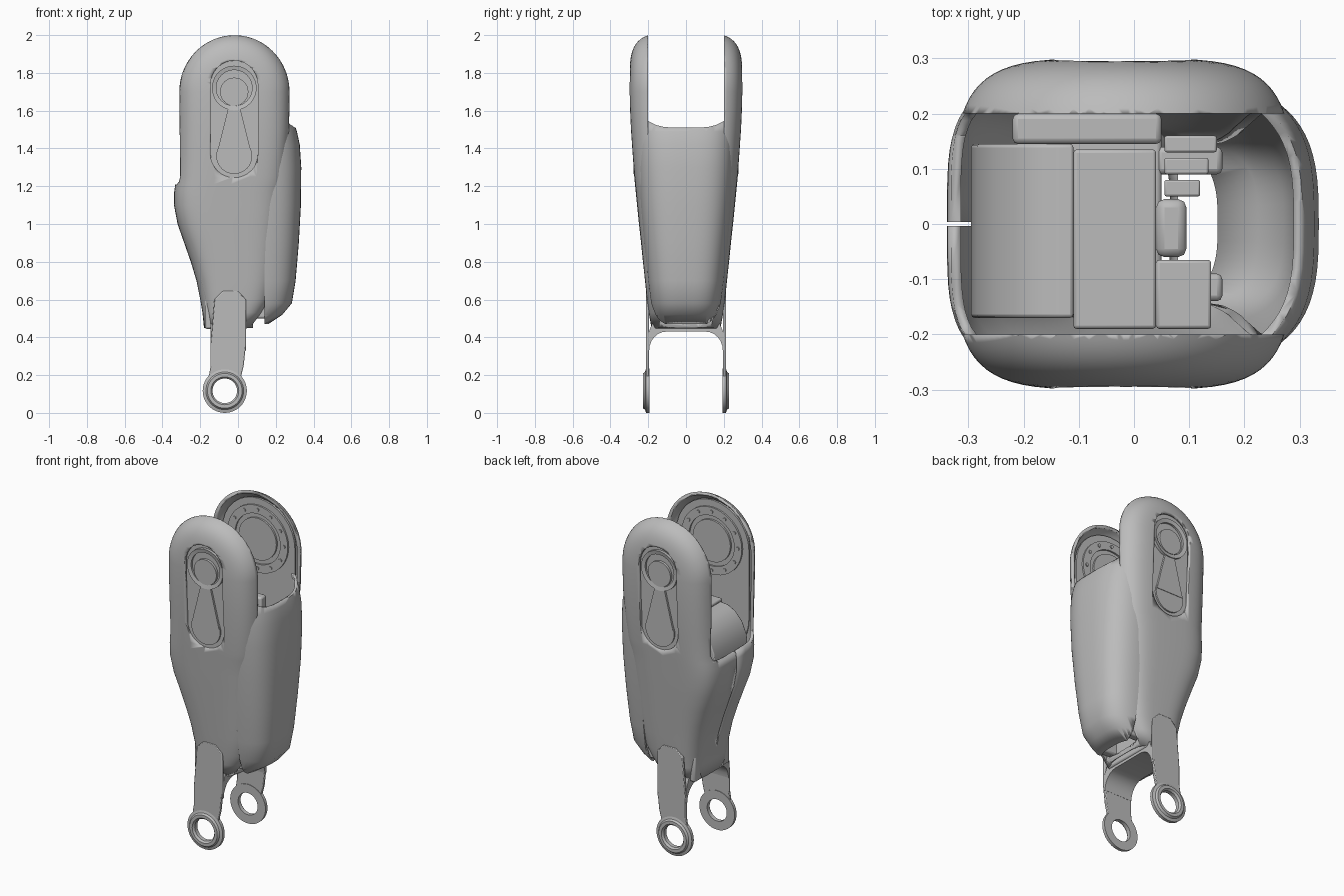
import bpy, bmesh
from math import sin, cos, pi, sqrt, copysign
from mathutils import Vector

cube = bpy.data.objects.get("Cube")
if cube:
    bpy.data.objects.remove(cube, do_unlink=True)

grey = bpy.data.materials.new("plain_grey")
grey.use_nodes = True
grey.diffuse_color = (0.5, 0.5, 0.5, 1)
grey.node_tree.nodes["Principled BSDF"].inputs["Base Color"].default_value = (0.5, 0.5, 0.5, 1)
CX = -0.02  # centre line of the upper plates


def finish(name, bm):
    bmesh.ops.recalc_face_normals(bm, faces=bm.faces)
    mesh = bpy.data.meshes.new(name)
    bm.to_mesh(mesh)
    bm.free()
    mesh.materials.append(grey)
    obj = bpy.data.objects.new(name, mesh)
    bpy.context.collection.objects.link(obj)
    bpy.ops.object.select_all(action="DESELECT")
    obj.select_set(True)
    bpy.context.view_layer.objects.active = obj
    bpy.ops.object.shade_smooth_by_angle(angle=0.6)
    return obj


def prism(name, outline, lo, hi, axis="y", bevel=0):
    """Extrude an outline of (x, z) along y, or of (y, z) along x."""
    bm = bmesh.new()
    place = (lambda a, z, d: (a, d, z)) if axis == "y" else (lambda a, z, d: (d, a, z))
    face = bm.faces.new([bm.verts.new(place(a, z, lo)) for a, z in outline])
    new = bmesh.ops.extrude_face_region(bm, geom=[face])["geom"]
    shift = Vector(place(0, 0, hi - lo))
    bmesh.ops.translate(bm, vec=shift, verts=[v for v in new if isinstance(v, bmesh.types.BMVert)])
    obj = finish(name, bm)
    if bevel:
        mod = obj.modifiers.new("soft_edges", "BEVEL")
        mod.width, mod.segments = bevel, 2
    return obj


def box(name, x0, x1, y0, y1, z0, z1, bevel=0):
    return prism(name, [(x0, z0), (x1, z0), (x1, z1), (x0, z1)], y0, y1, bevel=bevel)


def stadium(cx, r, z0, z1, steps=16):
    arc = [i * pi / steps for i in range(steps + 1)]
    return ([(cx + r * cos(a), z1 + r * sin(a)) for a in arc]
            + [(cx - r * cos(a), z0 - r * sin(a)) for a in arc])


def disc(name, cx, cz, r, lo, hi, steps=32):
    ring = [(cx + r * cos(i * 2 * pi / steps), cz + r * sin(i * 2 * pi / steps)) for i in range(steps)]
    return prism(name, ring, lo, hi)


def tube(name, cx, cz, profile, steps=40):
    """Spin a closed (radius, y) profile about the y axis."""
    bm = bmesh.new()
    rings = [[bm.verts.new((cx + r * cos(i * 2 * pi / steps), y, cz + r * sin(i * 2 * pi / steps)))
              for r, y in profile] for i in range(steps)]
    n = len(profile)
    for i in range(steps):
        a, b = rings[i], rings[(i + 1) % steps]
        for j in range(n):
            bm.faces.new((a[j], a[(j + 1) % n], b[(j + 1) % n], b[j]))
    return finish(name, bm)


def section(x0, x1, hy, n, t=0, steps=72):
    """Rounded cross-section; t runs from 0 to 1 over the domed top."""
    centre, half = (x0 + x1) / 2, (x1 - x0) / 2 * sqrt(1 - t * t)
    top = (1 - t ** n) ** (1 / n)
    pts = []
    for i in range(steps):
        a = i * 2 * pi / steps
        y = top * abs(sin(a)) ** (2 / n)
        r = max(0, 1 - y ** n) ** (1 / n)
        u = sqrt(max(0, r * r - t * t) / (1 - t * t))
        pts.append((centre + copysign(half * u, cos(a)), copysign(hy * y, sin(a))))
    return pts


def loft(name, levels, thickness):
    bm = bmesh.new()
    rings = [[bm.verts.new((x, y, z)) for x, y in section(*shape)] for z, *shape in levels]
    for a, b in zip(rings, rings[1:]):
        for i in range(len(a)):
            j = (i + 1) % len(a)
            bm.faces.new((a[i], a[j], b[j], b[i]))
    obj = finish(name, bm)
    mod = obj.modifiers.new("wall", "SOLIDIFY")
    mod.thickness, mod.offset = thickness, -1
    return obj


def cut(obj, cutter):
    cutter.hide_render = True
    cutter.hide_viewport = True
    mod = obj.modifiers.new("cut", "BOOLEAN")
    mod.operation, mod.solver, mod.object = "DIFFERENCE", "EXACT", cutter


# Main shell with its domed side plates
levels = [(0.45, -0.18, 0.08, 0.183, 3.4), (0.53, -0.188, 0.14, 0.197, 3.4),
          (0.6, -0.20, 0.18, 0.207, 3.5),
          (0.7, -0.22, 0.20, 0.217, 3.6), (0.8, -0.25, 0.215, 0.228, 3.7),
          (0.9, -0.285, 0.225, 0.238, 3.8), (1.0, -0.32, 0.235, 0.249, 4),
          (1.1, -0.339, 0.245, 0.259, 4.1), (1.17, -0.338, 0.253, 0.266, 4.1),
          (1.21, -0.332, 0.26, 0.27, 4.2), (1.25, -0.327, 0.266, 0.274, 4.2),
          (1.37, -0.325, 0.276, 0.284, 4.2), (1.5, -0.325, 0.286, 0.293, 4.2),
          (1.61, -0.325, 0.287, 0.298, 4.2)]
for i in range(25):
    t = sin(i / 24 * 1.4)
    levels.append((1.7 + 0.314 * t, -0.325, 0.287, 0.3, 4.2, t))
shell = loft("main_shell", levels, 0.018)
cut(shell, box("slot_cutter", -0.6, 0.6, -0.2, 0.2, 1.53, 2.2))
cut(shell, box("side_opening_cutter", -0.6, 0.1, -0.2, 0.2, 1.21, 1.6, bevel=0.04))
cut(shell, prism("calf_opening_cutter", [(-0.13, 0.4), (0.13, 0.4), (0.2, 1.2), (0.2, 1.56),
                                         (-0.2, 1.56), (-0.2, 1.2)], 0.08, 0.6, "x"))
cut(shell, box("seam_cutter", -0.6, -0.1, -0.004, 0.004, 0.62, 1.3))
cut(shell, prism("recess_cutter", stadium(CX, 0.125, 1.37, 1.74), -0.6, 0.6))

# Bulging calf panel on the left side, with a sagging top edge
calf = loft("calf_panel", [(0.47, -0.2, 0.16, 0.16, 3), (0.52, -0.2, 0.235, 0.172, 3),
                           (0.58, -0.2, 0.285, 0.188, 3),
                           (0.7, -0.2, 0.305, 0.203, 3), (0.9, -0.2, 0.322, 0.224, 3),
                           (1.1, -0.2, 0.333, 0.243, 3), (1.3, -0.2, 0.335, 0.257, 3),
                           (1.42, -0.2, 0.327, 0.262, 3), (1.49, -0.2, 0.312, 0.264, 3),
                           (1.56, -0.2, 0.288, 0.265, 3)], 0.015)
cut(calf, box("calf_trim_cutter", -0.6, 0.14, -0.6, 0.6, 0.2, 1.8))
sag = [(y / 10 * 0.2, 1.51 + 0.035 * (y / 10) ** 4) for y in range(-10, 11, 2)]
cut(calf, prism("calf_top_cutter", sag + [(0.2, 1.8), (-0.2, 1.8)], 0, 0.6, "x"))

for side, s in (("front", -1), ("back", 1)):
    # Recess on each plate, with hub and flared rib
    prism(side + "_recess_floor", stadium(CX, 0.14, 1.37, 1.74), s * 0.25, s * 0.268)
    tube(side + "_recess_rim", CX, 1.72, [(0.095, s * 0.26), (0.118, s * 0.26),
                                          (0.118, s * 0.285), (0.095, s * 0.28)])
    disc(side + "_hub", CX, 1.7, 0.075, s * 0.26, s * 0.283)
    prism(side + "_rib", [(CX - 0.03, 1.62), (CX + 0.03, 1.62), (CX + 0.09, 1.38), (CX - 0.09, 1.38)],
          s * 0.26, s * 0.28)
    disc(side + "_lower_boss", CX, 1.36, 0.095, s * 0.26, s * 0.277)

    # Inner liner, bearing ring and bolts
    prism(side + "_liner", stadium(CX, 0.24, 1.3, 1.71), s * 0.224, s * 0.236)
    disc(side + "_bearing", CX, 1.71, 0.125, s * 0.213, s * 0.23)
    tube(side + "_bearing_ring", CX, 1.71, [(0.15, s * 0.23), (0.15, s * 0.214),
                                            (0.2, s * 0.214), (0.2, s * 0.23)])
    for i in range(12):
        a = i * pi / 6
        disc(f"{side}_bolt_{i}", CX + 0.175 * cos(a), 1.71 + 0.175 * sin(a), 0.01,
             s * 0.208, s * 0.22, 8)

    # Fork arm and its ring
    prism(side + "_fork_arm", [(-0.155, 0.19), (0.015, 0.19), (0.03, 0.25), (0.042, 0.36), (0.042, 0.6),
                               (0.0, 0.645), (-0.08, 0.645), (-0.125, 0.6), (-0.145, 0.36), (-0.145, 0.25)],
          s * 0.196, s * 0.213, bevel=0.004)
    tube(side + "_fork_ring", -0.07, 0.117, [(0.065, s * 0.193), (0.117, s * 0.193), (0.117, s * 0.212),
                                             (0.1, s * 0.217), (0.092, s * 0.228), (0.074, s * 0.228),
                                             (0.065, s * 0.217)])

# Arched bridge joining the arms
arch = [(0.195 - 0.09 * (1 - cos(i * pi / 12)), 0.33 + 0.1 * sin(i * pi / 12)) for i in range(7)]
arch = [(0.21, 0.33), *arch]
crown = [(-0.2, 0.42), (-0.18, 0.47), (0.18, 0.47), (0.2, 0.42)]
prism("fork_bridge", arch + [(-y, z) for y, z in reversed(arch)] + crown, -0.145, 0.042, "x")

# Ankle blocks inside the lower opening
box("ankle_block", -0.175, 0.05, -0.165, 0.165, 0.445, 0.6, 0.01)
for i, y in enumerate((-0.14, 0.09)):
    box(f"ankle_lug_{i}", 0.04, 0.16, y, y + 0.05, 0.5, 0.6, 0.01)

# Core parts seen through the open top
prism("curved_cover", [(-0.17, 0.6), (-0.11, 0.6), (-0.11, 1.39), (-0.16, 1.385), (-0.21, 1.36),
                       (-0.255, 1.31), (-0.285, 1.24), (-0.295, 1.15), (-0.285, 1.02), (-0.22, 0.8)],
      -0.17, 0.145, bevel=0.006)
box("core_block", -0.11, 0.04, -0.19, 0.135, 0.6, 1.4, 0.006)
box("core_step", 0.04, 0.14, -0.19, -0.065, 0.75, 1.32, 0.006)
box("core_tab", 0.04, 0.095, -0.06, 0.045, 1.05, 1.2, 0.015)
box("back_shelf", -0.22, 0.05, 0.145, 0.2, 0.85, 1.4, 0.01)
for i in range(3):
    box(f"connector_{i}", 0.055, 0.12 + 0.015 * i, 0.05 + 0.04 * i, 0.08 + 0.04 * i,
        1.1, 1.2 + 0.06 * i, 0.004)
